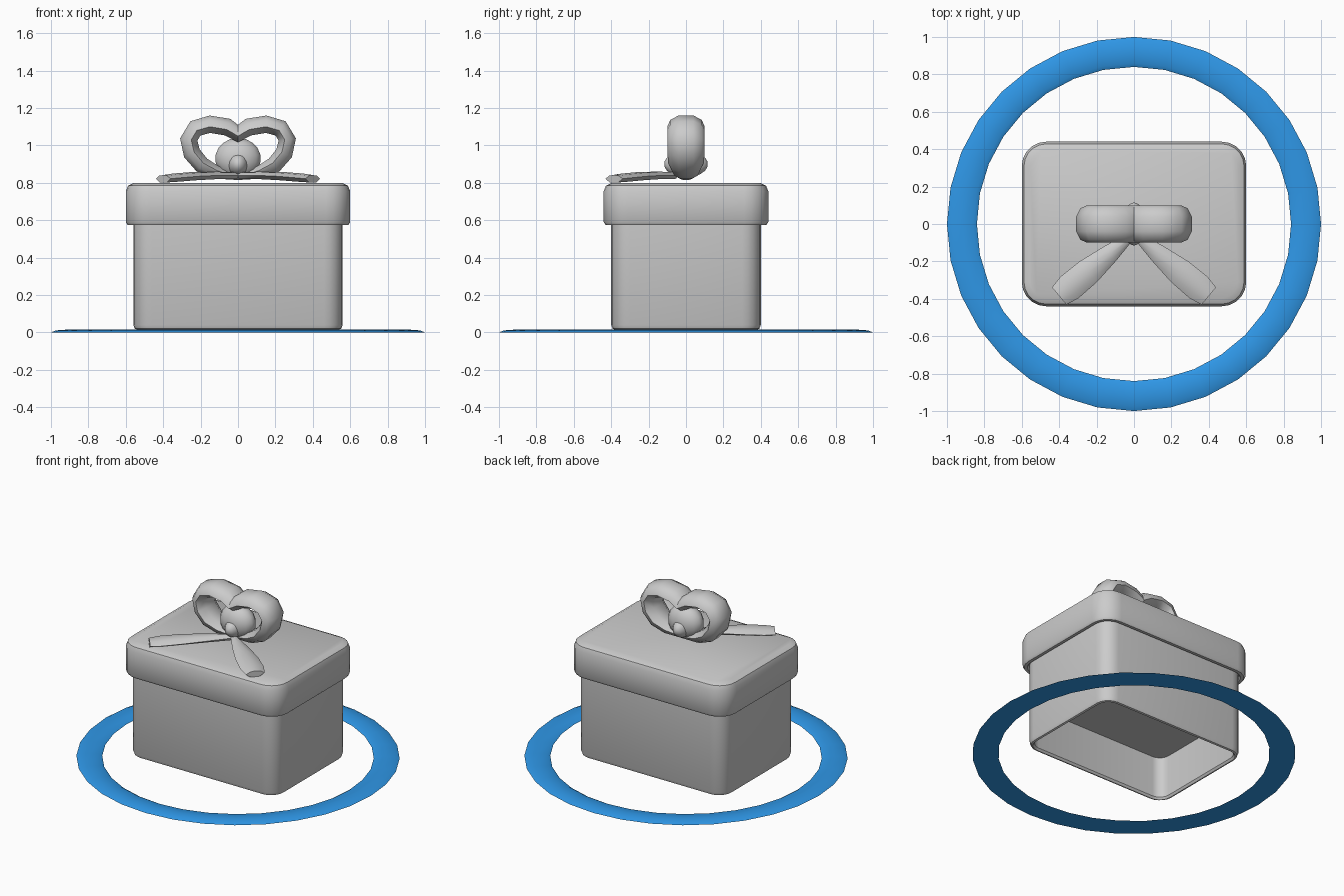
import bpy, bmesh, math
from mathutils import Vector

if "Cube" in bpy.data.objects:
    bpy.data.objects.remove(bpy.data.objects["Cube"])


def material(name, rgb):
    m = bpy.data.materials.new(name)
    m.use_nodes = True
    m.diffuse_color = (*rgb, 1)
    m.node_tree.nodes["Principled BSDF"].inputs["Base Color"].default_value = (*rgb, 1)
    return m


GREY = material("light_grey", (0.6, 0.6, 0.6))
BLUE = material("sky_blue", (0.03, 0.33, 0.85))


def loft(name, rings, mat, closed=False, cap_start=False, cap_end=False, angle=35):
    """Join a list of equal-sized vertex rings into one surface."""
    bm = bmesh.new()
    loops = [[bm.verts.new(p) for p in ring] for ring in rings]
    pairs = list(zip(loops, loops[1:]))
    if closed:
        pairs.append((loops[-1], loops[0]))
    for a, b in pairs:
        for i in range(len(a)):
            j = (i + 1) % len(a)
            bm.faces.new((a[i], a[j], b[j], b[i]))
    if cap_start:
        bm.faces.new(loops[0][::-1])
    if cap_end:
        bm.faces.new(loops[-1])
    bmesh.ops.recalc_face_normals(bm, faces=bm.faces)
    mesh = bpy.data.meshes.new(name)
    bm.to_mesh(mesh)
    bm.free()
    mesh.materials.append(mat)
    obj = bpy.data.objects.new(name, mesh)
    bpy.context.collection.objects.link(obj)
    smooth(obj, angle)
    return obj


def smooth(obj, angle):
    bpy.ops.object.select_all(action="DESELECT")
    obj.select_set(True)
    bpy.context.view_layer.objects.active = obj
    bpy.ops.object.shade_smooth_by_angle(angle=math.radians(angle))


def rounded_rect(hx, hy, r, z, steps=5):
    pts = []
    for k, (sx, sy) in enumerate([(1, 1), (-1, 1), (-1, -1), (1, -1)]):
        for s in range(steps + 1):
            a = math.pi / 2 * (k + s / steps)
            pts.append((sx * (hx - r) + r * math.cos(a), sy * (hy - r) + r * math.sin(a), z))
    return pts


def rounded_box(name, hx, hy, r, profile):
    """Profile lists (inset, height) from the inside, round the rim, up to the top."""
    rings = [rounded_rect(hx - d, hy - d, max(r - d, 0.03), z) for d, z in profile]
    return loft(name, rings, GREY, cap_start=True, cap_end=True)


# Box body, hollow underneath, and the lid that overlaps it
rounded_box("box_body", 0.56, 0.4, 0.1,
            [(0.03, 0.31), (0.03, 0.03), (0.02, 0.016), (0.008, 0.02), (0, 0.04), (0, 0.6)])
rounded_box("box_lid", 0.6, 0.44, 0.13,
            [(0.04, 0.59), (0.03, 0.575), (0.01, 0.575), (0, 0.59), (0, 0.755),
             (0.012, 0.785), (0.045, 0.8)])

# Flat ring round the box
ring_profile = [(0.84, 0.0), (0.86, 0.011), (0.92, 0.015), (0.975, 0.011), (1, 0.0)]
rings = []
for i in range(32):
    a = math.tau * i / 32
    rings.append([(r * math.cos(a), r * math.sin(a), z) for r, z in ring_profile])
loft("ground_ring", rings, BLUE, closed=True)


def bow_loop(name, side):
    # Path through the ribbon edges, with ribbon half width at each point
    path = [(0, 1.05, 0.1), (0.06, 1.085, 0.1), (0.15, 1.1, 0.1), (0.22, 1.08, 0.1),
            (0.25, 1.03, 0.1), (0.235, 0.965, 0.1), (0.185, 0.905, 0.095),
            (0.11, 0.865, 0.075), (0, 0.835, 0.04)]
    section = [(-1, 0), (-0.85, 0.6), (-0.4, 1), (0.4, 1), (0.85, 0.6), (1, 0),
               (0.5, -0.55), (-0.5, -0.55)]
    rings = []
    for i, (x, z, w) in enumerate(path):
        a, b = path[max(i - 1, 0)], path[min(i + 1, len(path) - 1)]
        n = Vector((a[1] - b[1], b[0] - a[0])).normalized()
        if x == 0:
            n = Vector((0, 1 if i == 0 else -1))
        t = 0.6 * w if i < len(path) - 1 else 0.02
        rings.append([(side * (x + n.x * t * v), w * u, z + n.y * t * v) for u, v in section])
    loft(name, rings, GREY, cap_start=True, cap_end=True, angle=50)


def bow_tail(name, side):
    start, end = Vector((0.01, -0.06)), Vector((0.40, -0.385))
    along = (end - start).normalized()
    across = Vector((-along.y, along.x))
    # Position along the tail, half width, middle height, half thickness
    stations = [(0, 0.02, 0.84, 0.018), (0.3, 0.05, 0.84, 0.02), (0.6, 0.072, 0.836, 0.022),
                (0.86, 0.075, 0.828, 0.022), (1, 0.06, 0.822, 0.02)]
    section = [(-1, 0), (-0.55, 0.8), (0, 1), (0.55, 0.8), (1, 0), (0.5, -1), (-0.5, -1)]
    rings = []
    for t, w, z, h in stations:
        c = start.lerp(end, t)
        rings.append([(side * (c.x + across.x * w * u), c.y + across.y * w * u, z + h * v)
                      for u, v in section])
    loft(name, rings, GREY, cap_start=True, cap_end=True, angle=40)


# Bow: mirrored loops and tails
for label, side in (("left", 1), ("right", -1)):
    bow_loop(label + "_bow_loop", side)
    bow_tail(label + "_bow_tail", side)


def ball(name, radii, z):
    bpy.ops.mesh.primitive_uv_sphere_add(segments=14, ring_count=9, location=(0, 0, z))
    obj = bpy.context.object
    obj.name = name
    obj.scale = radii
    obj.data.materials.append(GREY)
    smooth(obj, 50)


# Knot in the middle of the bow
ball("bow_centre", (0.125, 0.085, 0.11), 0.93)
ball("bow_knot", (0.062, 0.118, 0.07), 0.9)
